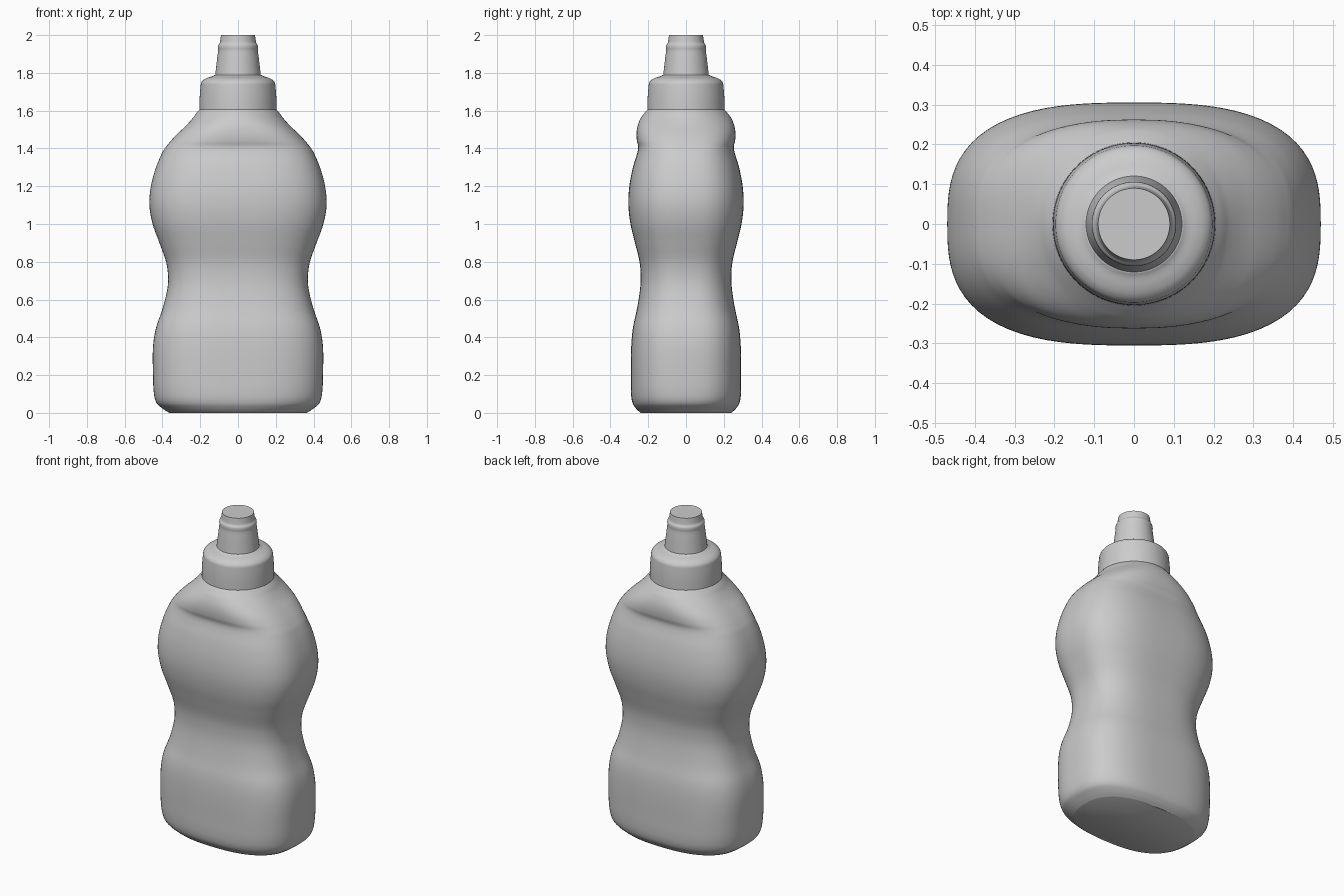
import bpy, bmesh, math

cube = bpy.data.objects.get("Cube")
if cube:
    bpy.data.objects.remove(cube, do_unlink=True)

grey = bpy.data.materials.new("plain grey plastic")
grey.use_nodes = True
colour = (0.6, 0.6, 0.6, 1)
grey.diffuse_color = colour
grey.node_tree.nodes["Principled BSDF"].inputs["Base Color"].default_value = colour

SEGMENTS = 96


def smooth_profile(points, steps):
    """Pass a curve through the (z, half width, half depth, squareness) stations."""
    rows = []
    last = len(points) - 1

    def slope(i, k):
        lo, hi = points[max(i - 1, 0)], points[min(i + 1, last)]
        return (hi[k] - lo[k]) / (hi[0] - lo[0])

    for i in range(last):
        p, q = points[i], points[i + 1]
        h = q[0] - p[0]
        for s in range(steps):
            t = s / steps
            row = [p[0] + h * t]
            for k in range(1, 4):
                row.append((2*t**3 - 3*t*t + 1) * p[k] + (t**3 - 2*t*t + t) * h * slope(i, k)
                           + (3*t*t - 2*t**3) * q[k] + (t**3 - t*t) * h * slope(i + 1, k))
            rows.append(row)
    rows.append(list(points[-1]))
    return rows


def loft(name, rows):
    """Skin rounded-rectangle rings and cap both ends."""
    bm = bmesh.new()
    rings = []
    for z, a, b, n in rows:
        ring = []
        for i in range(SEGMENTS):
            t = math.tau * i / SEGMENTS
            c, s = math.cos(t), math.sin(t)
            r = (abs(c)**n + abs(s)**n) ** (-1 / n)
            ring.append(bm.verts.new((a * r * c, b * r * s, z)))
        rings.append(ring)
    for low, high in zip(rings, rings[1:]):
        for i in range(SEGMENTS):
            j = (i + 1) % SEGMENTS
            bm.faces.new((low[i], low[j], high[j], high[i]))
    bm.faces.new(rings[0][::-1])
    bm.faces.new(rings[-1])
    mesh = bpy.data.meshes.new(name)
    bm.to_mesh(mesh)
    bm.free()
    mesh.materials.append(grey)
    obj = bpy.data.objects.new(name, mesh)
    bpy.context.collection.objects.link(obj)
    bpy.ops.object.select_all(action='DESELECT')
    obj.select_set(True)
    bpy.context.view_layer.objects.active = obj
    bpy.ops.object.shade_smooth_by_angle(angle=math.radians(40))
    return obj


def lathe(name, profile, steps):
    return loft(name, smooth_profile([(z, r, r, 2) for z, r in profile], steps))


# Waisted body, with a shallow groove under the shoulder
body = [
    (0, .365, .24, 2.5), (.02, .395, .262, 2.6), (.05, .43, .282, 2.7),
    (.1, .445, .291, 2.8), (.2, .45, .292, 2.9), (.35, .45, .29, 2.9),
    (.45, .434, .281, 2.9), (.55, .4, .26, 2.8), (.65, .375, .244, 2.8),
    (.72, .37, .24, 2.8), (.8, .381, .246, 2.8), (.9, .416, .27, 2.8),
    (1, .452, .294, 2.8), (1.1, .469, .305, 2.8), (1.2, .461, .3, 2.8),
    (1.3, .434, .281, 2.8), (1.38, .4, .257, 2.8), (1.41, .38, .253, 2.8),
    (1.44, .356, .26, 2.7), (1.48, .318, .262, 2.6), (1.52, .276, .256, 2.4),
    (1.56, .24, .24, 2.1), (1.585, .222, .222, 2), (1.605, .205, .205, 2),
]
loft("bottle_body", smooth_profile(body, 5))

# Screw collar with a rounded shoulder
lathe("collar", [(1.6, .205), (1.67, .203), (1.73, .198), (1.75, .194), (1.765, .18),
                 (1.775, .16), (1.783, .135), (1.79, .122)], 4)

# Tapered nozzle with a small bead below the tip
lathe("nozzle", [(1.785, .121), (1.82, .117), (1.88, .11), (1.92, .105), (1.935, .106),
                 (1.948, .104), (1.958, .097), (1.97, .094), (2, .09)], 4)
